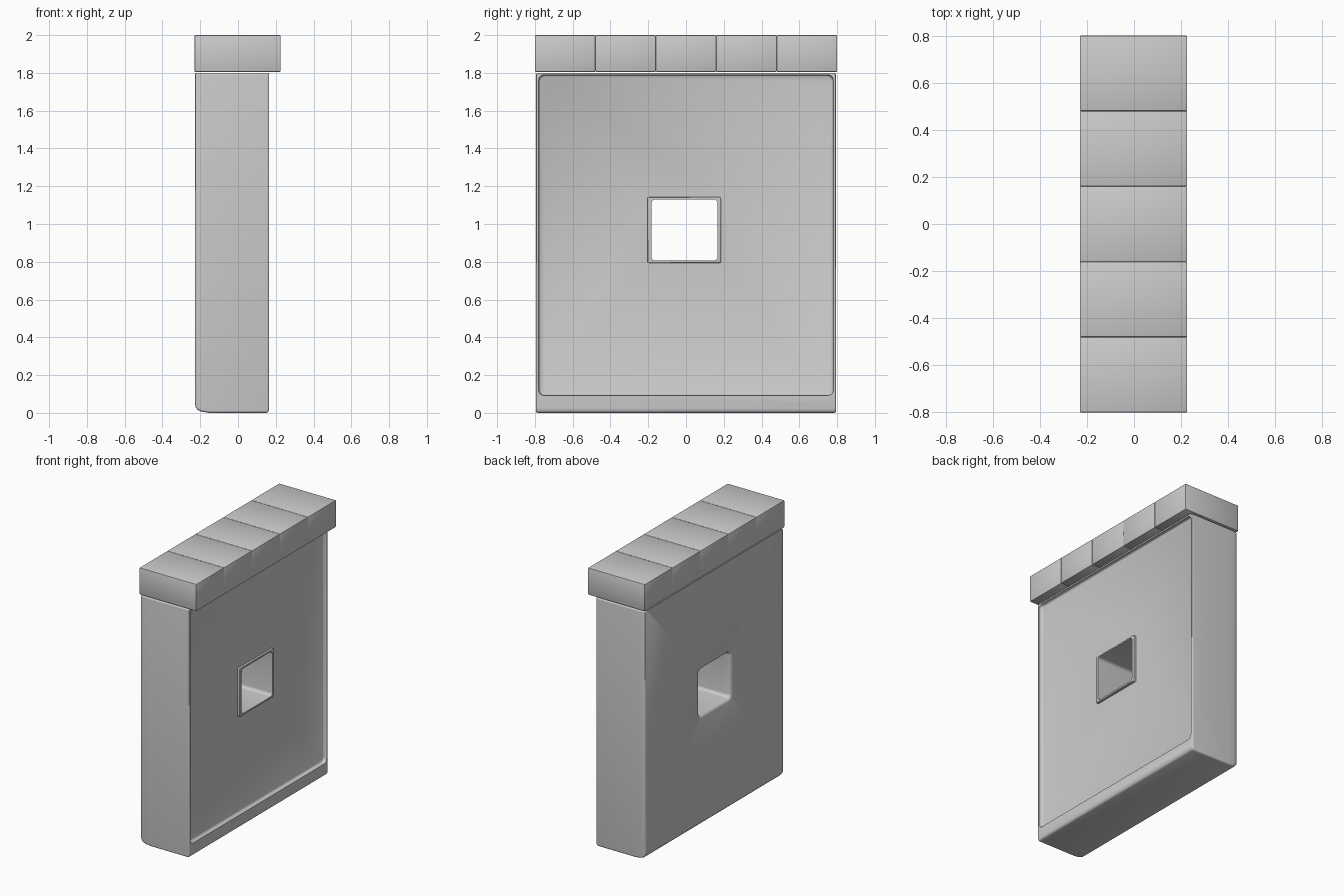
import bpy, bmesh, math
from math import sin, cos, pi

if "Cube" in bpy.data.objects:
    bpy.data.objects.remove(bpy.data.objects["Cube"])


def loft(name, sections, segs=5):
    """Solid lofted along x; each section is (x, y0, y1, z0, z1, corner radius)."""
    bm = bmesh.new()
    rings = []
    for x, y0, y1, z0, z1, r in sections:
        ring = []
        corners = ((y1 - r, z1 - r), (y0 + r, z1 - r), (y0 + r, z0 + r), (y1 - r, z0 + r))
        for q, (cy, cz) in enumerate(corners):
            for i in range(segs + 1):
                a = pi / 2 * (q + i / segs)
                ring.append(bm.verts.new((x, cy + r * cos(a), cz + r * sin(a))))
        rings.append(ring)
    n = len(rings[0])
    for a, b in zip(rings, rings[1:]):
        for i in range(n):
            bm.faces.new((a[i], a[(i + 1) % n], b[(i + 1) % n], b[i]))
    bm.faces.new(rings[0])
    bm.faces.new(rings[-1])
    bmesh.ops.recalc_face_normals(bm, faces=bm.faces)
    mesh = bpy.data.meshes.new(name)
    bm.to_mesh(mesh)
    bm.free()
    ob = bpy.data.objects.new(name, mesh)
    bpy.context.collection.objects.link(ob)
    return ob


def activate(ob):
    bpy.ops.object.select_all(action='DESELECT')
    ob.select_set(True)
    bpy.context.view_layer.objects.active = ob


def boolean(ob, tool, operation):
    """Apply a boolean and remove the helper."""
    mod = ob.modifiers.new("cut", 'BOOLEAN')
    mod.object, mod.operation, mod.solver = tool, operation, 'EXACT'
    activate(ob)
    bpy.ops.object.modifier_apply(modifier=mod.name)
    bpy.data.objects.remove(tool)


# Wall slab with softened vertical edges and a rounder bottom on the back
profile = [(-0.228, 0.780, 0.050), (-0.224, 0.788, 0.030), (-0.212, 0.793, 0.014),
           (-0.190, 0.795, 0.006), (-0.150, 0.795, 0.0), (0.150, 0.795, 0.0),
           (0.158, 0.794, 0.004), (0.163, 0.792, 0.012), (0.165, 0.788, 0.025)]
wall = loft("wall", [(x, -h, h, z, 1.80, 0.012) for x, h, z in profile])

# Recessed panel on the +x face, with a wide soft sill along the bottom
recess = [(0.140, 0.770, 0.106, 1.782), (0.143, 0.775, 0.100, 1.786),
          (0.150, 0.778, 0.096, 1.788), (0.160, 0.780, 0.092, 1.790),
          (0.220, 0.781, 0.086, 1.791)]
boolean(wall, loft("recess_cutter", [(x, -h, h, a, b, 0.03) for x, h, a, b in recess]),
        'DIFFERENCE')

# Thin raised surround of the window
boolean(wall, loft("window_surround", [(0.05, -0.203, 0.186, 0.793, 1.143, 0.006),
                                       (0.155, -0.203, 0.186, 0.793, 1.143, 0.006),
                                       (0.158, -0.200, 0.183, 0.796, 1.140, 0.006)]), 'UNION')

# Window opening, flaring softly on the back face
flare = [(-0.26, 0.022, 0.035), (-0.228, 0.022, 0.035), (-0.224, 0.014, 0.033),
         (-0.215, 0.007, 0.03), (-0.195, 0.002, 0.025), (-0.17, 0.0, 0.022), (0.22, 0.0, 0.022)]
boolean(wall, loft("window_cutter", [(x, -0.183 - g, 0.168 + g, 0.806 - g, 1.131 + g, r)
                                     for x, g, r in flare]), 'DIFFERENCE')
activate(wall)
bpy.ops.object.shade_smooth_by_angle(angle=math.radians(40))

# Row of five coping blocks on top
for i in range(5):
    bpy.ops.mesh.primitive_cube_add(size=1, location=(-0.002, -0.64 + 0.32 * i, 1.9025))
    block = bpy.context.object
    block.name = f"coping_block_{i + 1}"
    block.scale = (0.456, 0.32, 0.195)
    bpy.ops.object.transform_apply(location=False, rotation=False, scale=True)
    bevel = block.modifiers.new("soft_edges", 'BEVEL')
    bevel.width, bevel.segments = 0.005, 2
    bpy.ops.object.modifier_apply(modifier=bevel.name)
    bpy.ops.object.shade_smooth_by_angle(angle=math.radians(30))
